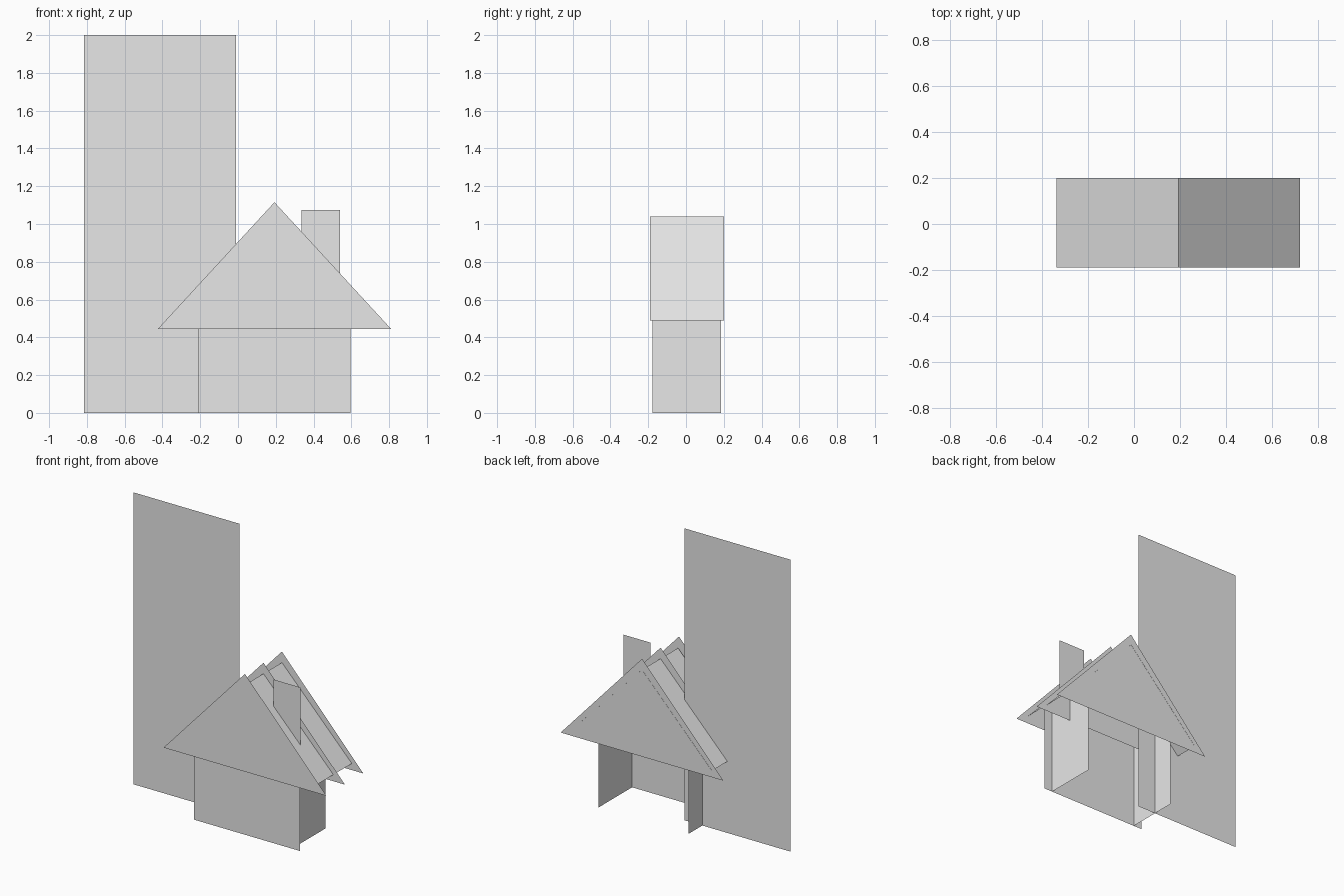
import bpy

cube = bpy.data.objects.get("Cube")
if cube:
    bpy.data.objects.remove(cube, do_unlink=True)

# One plain grey for every sheet
grey = bpy.data.materials.new("plain_grey")
grey.use_nodes = True
grey.diffuse_color = (0.8, 0.8, 0.8, 1)
grey.node_tree.nodes["Principled BSDF"].inputs["Base Color"].default_value = (0.8, 0.8, 0.8, 1)


def sheet(name, points):
    """Make one flat sheet from its corner points."""
    mesh = bpy.data.meshes.new(name)
    mesh.from_pydata(points, [], [range(len(points))])
    mesh.materials.append(grey)
    obj = bpy.data.objects.new(name, mesh)
    bpy.context.collection.objects.link(obj)
    return obj


def facing_front(name, x0, x1, z0, z1, y):
    """Upright rectangle facing the front."""
    return sheet(name, [(x0, y, z0), (x1, y, z0), (x1, y, z1), (x0, y, z1)])


MID = 0.193          # x of the ridge
WALL_TOP = 0.6       # hidden under the roof

# Upright rectangles
facing_front("tall_board", -0.815, -0.01, 0, 2, 0.033)
facing_front("front_wall", -0.21, 0.595, 0, WALL_TOP, -0.177)
facing_front("chimney", 0.335, 0.54, 0.66, 1.075, -0.095)

# Triangular gables
for name, y in (("front_gable", -0.2), ("middle_gable", 0), ("back_gable", 0.2)):
    sheet(name, [(MID - 0.617, y, 0.445), (MID + 0.617, y, 0.445), (MID, y, 1.115)])

# Side walls and sloping roof sheets, mirrored about the ridge
for side, s in (("left", 1), ("right", -1)):
    x = MID + s * 0.34
    wall = [(x, -0.177, 0), (x, 0.185, 0), (x, 0.185, WALL_TOP), (x, -0.177, WALL_TOP)]
    eave = MID + s * 0.53
    roof = [(eave, -0.19, 0.49), (eave, 0.201, 0.49), (MID, 0.201, 1.04), (MID, -0.19, 1.04)]
    sheet(side + "_wall", wall[::s])
    sheet(side + "_roof", roof[::s])
